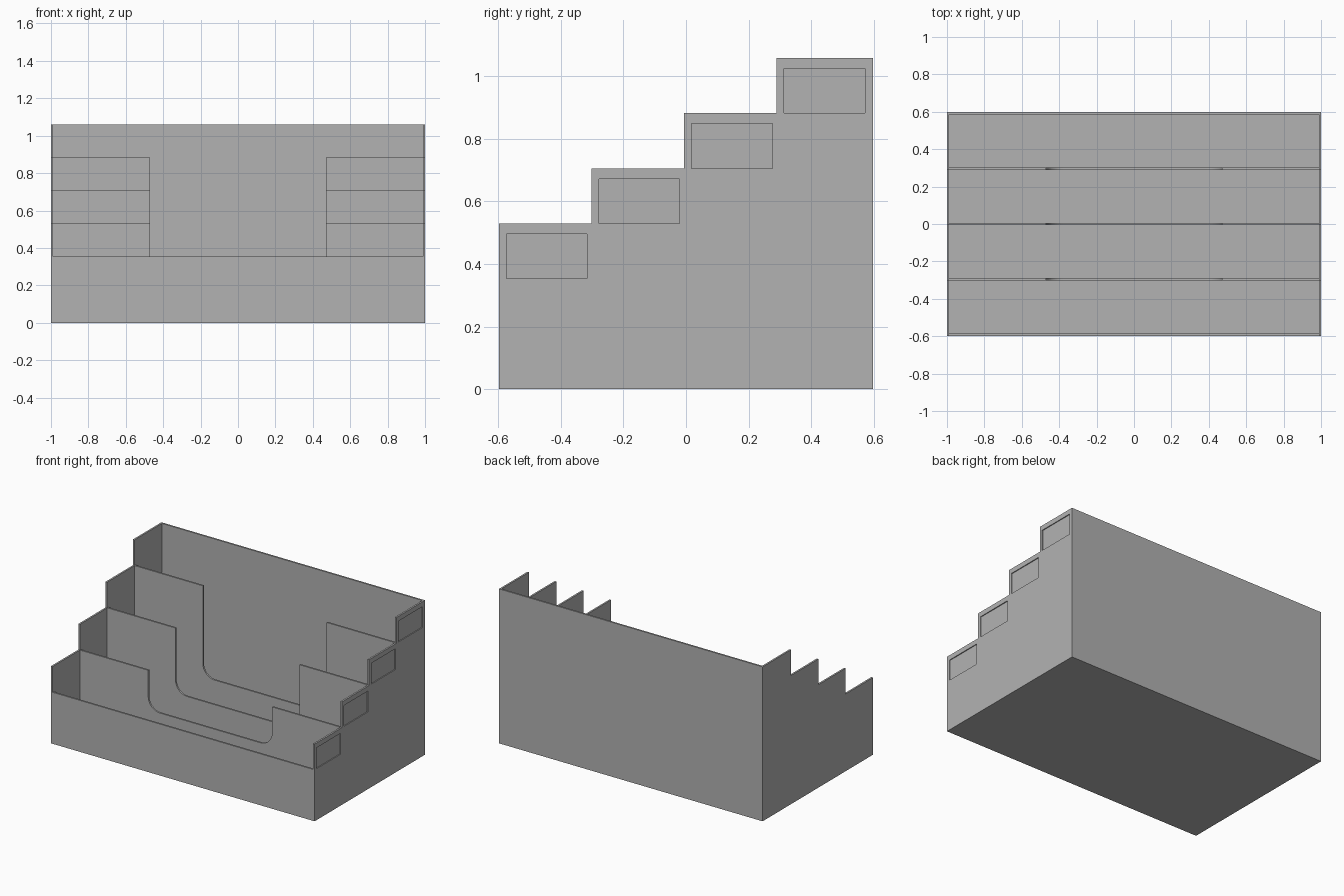
import bpy, bmesh, math
from mathutils import Vector

cube = bpy.data.objects.get("Cube")
if cube:
    bpy.data.objects.remove(cube, do_unlink=True)

GREY = (0.448, 0.448, 0.448, 1)
mat = bpy.data.materials.new("plain_grey")
mat.use_nodes = True
mat.diffuse_color = GREY
mat.node_tree.nodes["Principled BSDF"].inputs["Base Color"].default_value = GREY

TIERS = 4
T = 0.012               # wall thickness
PITCH = 0.296           # depth of one tier
Y0 = -(TIERS * PITCH + T) / 2
BASE, RISE = 0.353, 0.1765
INNER = 1 - T


def extrude(name, points, axis, start, depth):
    """Solid from a 2D profile: (y, z) swept along x, or (x, z) along y."""
    bm = bmesh.new()
    if axis == "x":
        verts = [bm.verts.new((start, a, b)) for a, b in points]
        sweep = Vector((depth, 0, 0))
    else:
        verts = [bm.verts.new((a, start, b)) for a, b in points]
        sweep = Vector((0, depth, 0))
    face = bm.faces.new(verts)
    new = bmesh.ops.extrude_face_region(bm, geom=[face])["geom"]
    bmesh.ops.translate(bm, vec=sweep,
                        verts=[v for v in new if isinstance(v, bmesh.types.BMVert)])
    bmesh.ops.recalc_face_normals(bm, faces=bm.faces)
    mesh = bpy.data.meshes.new(name)
    bm.to_mesh(mesh)
    bm.free()
    mesh.materials.append(mat)
    obj = bpy.data.objects.new(name, mesh)
    bpy.context.collection.objects.link(obj)
    return obj


def rect(a0, a1, b0, b1):
    return [(a0, b0), (a1, b0), (a1, b1), (a0, b1)]


# Floor, front wall and back wall
back_y = Y0 + TIERS * PITCH
extrude("floor", rect(-INNER, INNER, 0, T), "y", Y0 + T, TIERS * PITCH - T)
extrude("front_wall", rect(-INNER, INNER, 0, BASE), "y", Y0, T)
extrude("back_wall", rect(-INNER, INNER, 0, BASE + TIERS * RISE), "y", back_y, T)

# Dividers with a wide rounded cutout
CUT_X, CUT_Z, R = 0.47, 0.26, 0.09
corner = []
for i in range(13):
    a = math.pi / 2 * i / 12
    corner.append((CUT_X - R + R * math.cos(a), CUT_Z + R - R * math.sin(a)))
for k in range(1, TIERS):
    top = BASE + k * RISE
    half = [(INNER, T), (INNER, top), (CUT_X, top)] + corner
    outline = half + [(-x, z) for x, z in reversed(half)]
    extrude(f"divider_{k}", outline, "y", Y0 + k * PITCH, T)

# Stepped side walls
steps = [(Y0, 0)]
for k in range(TIERS):
    top = BASE + (k + 1) * RISE
    end = Y0 + (k + 1) * PITCH + (T if k == TIERS - 1 else 0)
    steps += [(Y0 + k * PITCH, top), (end, top)]
steps.append((back_y + T, 0))
extrude("right_side_wall", steps, "x", -1, T)
side = extrude("left_side_wall", steps, "x", INNER, T)

# Shallow label recesses on one side wall
for k in range(TIERS):
    y, z = Y0 + k * PITCH, BASE + k * RISE
    cutter = extrude("label_cutter", rect(y + 0.023, y + 0.282, z, z + 0.143),
                     "x", 1 - T / 2, 0.05)
    cutter.hide_render = True
    mod = side.modifiers.new("label_recess", "BOOLEAN")
    mod.operation = "DIFFERENCE"
    mod.solver = "EXACT"
    mod.object = cutter
    bpy.context.view_layer.objects.active = side
    bpy.ops.object.modifier_apply(modifier=mod.name)
    bpy.data.objects.remove(cutter, do_unlink=True)
